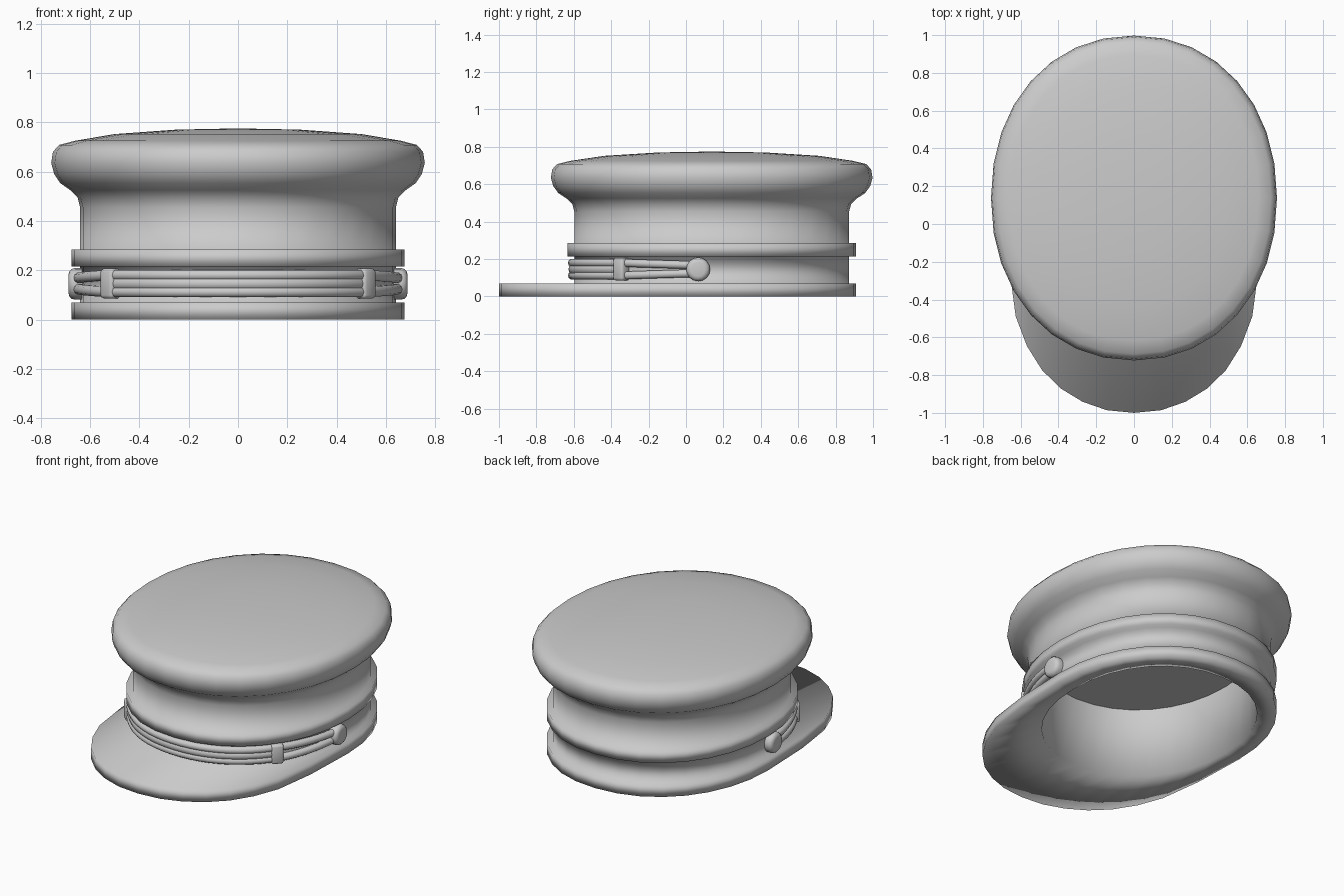
import bpy, bmesh, math
from mathutils import Vector, Matrix

if "Cube" in bpy.data.objects:
    bpy.data.objects.remove(bpy.data.objects["Cube"])

SEG = 32
CY = 0.1375          # centre of the oval in y
mat = bpy.data.materials.new("plain_grey")
mat.diffuse_color = (0.6, 0.6, 0.6, 1)
mat.use_nodes = True
mat.node_tree.nodes["Principled BSDF"].inputs["Base Color"].default_value = mat.diffuse_color


def finish(ob):
    ob.data.materials.append(mat)
    if ob.type == 'MESH':
        for p in ob.data.polygons:
            p.use_smooth = True


def mesh_object(name, bm):
    bmesh.ops.recalc_face_normals(bm, faces=bm.faces)
    me = bpy.data.meshes.new(name)
    bm.to_mesh(me)
    bm.free()
    ob = bpy.data.objects.new(name, me)
    bpy.context.collection.objects.link(ob)
    finish(ob)
    return ob


def power(v, p=0.945):
    return math.copysign(abs(v) ** p, v)


def oval(r, t):
    """Point on the slightly squared head oval; t = 0 is the front."""
    half_y = min(r * 1.15, r * 1.07 + .05)
    return r * power(math.sin(t)), CY - half_y * power(math.cos(t))


# How far the base band is drawn forward to form the peak, per step from the front
REACH = [.365, .365, .362, .36, .355, .34, .315, .19, 0]

# Cap body: base band, raised band, flared crown, flat lining and inner wall
outer = [(.57, 0), (.675, 0), (.675, .07), (.64, .07), (.64, .215), (.675, .215),
         (.675, .285), (.64, .285), (.64, .455), (.65, .495), (.68, .525),
         (.72, .553), (.745, .59), (.757, .635), (.75, .68), (.725, .708),
         (.66, .725), (.5, .752), (.25, .77), (0, .775)]
lining = [(0, .44), (.57, .44)]
bm = bmesh.new()
rings = []
for r, z in outer + lining:
    ring = []
    for i in range(SEG):
        x, y = oval(r, 2 * math.pi * i / SEG)
        k = min(i, SEG - i)
        if z < .1 and r > .65 and k < len(REACH):
            y -= REACH[k]
        ring.append(bm.verts.new((x, y, z)))
    rings.append(ring)
for k, a in enumerate(rings):
    b = rings[(k + 1) % len(rings)]
    if outer[k:k + 1] == [(0, .775)]:
        continue                      # gap between crown top and lining
    for i in range(SEG):
        j = (i + 1) % SEG
        bm.faces.new((a[i], a[j], b[j], b[i]))
bmesh.ops.remove_doubles(bm, verts=bm.verts, dist=1e-5)
body = mesh_object("cap_body", bm)

# Keep the lining edge crisp
for e in body.data.edges:
    if all(abs(body.data.vertices[v].co.z - .44) < 1e-4 for v in e.vertices):
        e.use_edge_sharp = True


# Chin strap cords
def on_oval(t, off, z):
    return Vector((*oval(.64 + off, t), z))


def cord(name, half_angle, off, radius, zfun):
    cu = bpy.data.curves.new(name, 'CURVE')
    cu.dimensions = '3D'
    cu.bevel_depth = radius
    cu.bevel_resolution = 3
    cu.use_fill_caps = True
    sp = cu.splines.new('POLY')
    n = 34
    sp.points.add(n - 1)
    for i in range(n):
        t = math.radians(half_angle * (2 * i / (n - 1) - 1))
        sp.points[i].co = (*on_oval(t, off, zfun(abs(t))), 1)
    sp.use_smooth = True
    ob = bpy.data.objects.new(name, cu)
    bpy.context.collection.objects.link(ob)
    finish(ob)


def spread(t):
    return .034 - .012 * max(0, (t - .9) / .55)


cord("strap_upper_cord", 83, .012, .022, lambda t: .146 + spread(t))
cord("strap_lower_cord", 83, .012, .022, lambda t: .146 - spread(t))
cord("strap_middle", 51, .002, .03, lambda t: .146)

# Strap slides and side buttons
for s, side in ((1, "right"), (-1, "left")):
    t = s * math.radians(51)
    bm = bmesh.new()
    bmesh.ops.create_cube(bm, size=1)
    bmesh.ops.scale(bm, vec=(.072, .066, .122), verts=bm.verts)
    bmesh.ops.bevel(bm, geom=bm.edges[:], offset=.014, segments=2, profile=.5,
                    affect='EDGES')
    slide = mesh_object("strap_slide_" + side, bm)
    slide.location = on_oval(t, .012, .146)
    slide.rotation_euler.z = math.atan2(.66 * math.sin(t), .76 * math.cos(t))

    bm = bmesh.new()
    bmesh.ops.create_cone(bm, cap_ends=True, segments=16, radius1=.064, radius2=.064,
                          depth=.09, matrix=Matrix.Rotation(math.pi / 2, 4, 'Y'))
    rims = [e for e in bm.edges if abs(e.verts[0].co.x - e.verts[1].co.x) < 1e-4]
    bmesh.ops.bevel(bm, geom=rims, offset=.026, segments=3, profile=.5, affect='EDGES')
    button = mesh_object("strap_button_" + side, bm)
    button.location = (s * .642, .065, .145)
